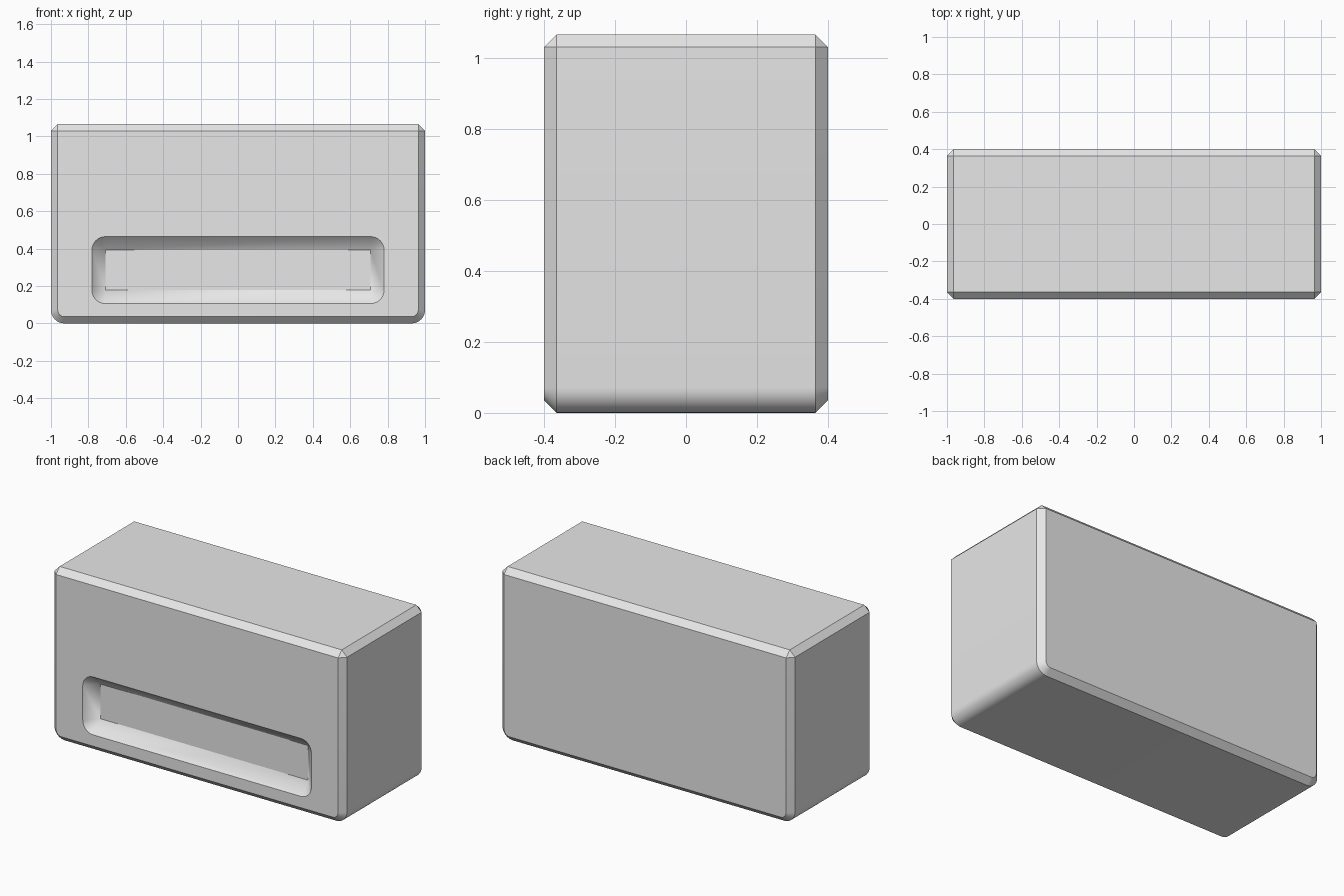
import bpy, bmesh, math

if "Cube" in bpy.data.objects:
    bpy.data.objects.remove(bpy.data.objects["Cube"])

N = 8        # segments per rounded corner
C = 0.036    # edge chamfer
R = 0.072    # bottom corner radius and recess slope


def corner(cx, cz, start, r, chamfer):
    """Points of a quarter corner around a centre: round, or a straight chamfer."""
    pts = []
    for i in range(N + 1):
        t = (0 if i <= N // 2 else 1) if chamfer else i / N
        a = math.radians(start + 90 * t)
        pts.append((cx + r * math.cos(a), cz + r * math.sin(a)))
    return pts


def ring(y, bottom, top, rb, rt, chamfer_top):
    """Closed loop at depth y; bottom and top are (half width, z) of corner centres."""
    pts = (corner(bottom[0], bottom[1], -90, rb, False)
           + corner(top[0], top[1], 0, rt, chamfer_top)
           + corner(-top[0], top[1], 90, rt, chamfer_top)
           + corner(-bottom[0], bottom[1], 180, rb, False))
    return [(x, y, z) for x, z in pts]


low, high = (1 - R, R), (1 - C, 1.065 - C)
r_low, r_high = (0.709, 0.178), (0.709, 0.392)

# loops from the back face, over the body, to the recess floor
rings = [
    ring(0.4, low, high, R - C, 0, True),
    ring(0.4 - C, low, high, R, C, True),
    ring(C - 0.4, low, high, R, C, True),
    ring(-0.4, low, high, R - C, 0, True),
    ring(-0.4, r_low, r_high, R, R, False),
    ring(-0.4 + R, r_low, r_high, 0, 0, False),
]

bm = bmesh.new()
loops = [[bm.verts.new(p) for p in r] for r in rings]
for a, b in zip(loops, loops[1:]):
    n = len(a)
    for i in range(n):
        j = (i + 1) % n
        bm.faces.new((a[i], a[j], b[j], b[i]))
bm.faces.new(loops[0])
bm.faces.new(loops[-1])
bmesh.ops.remove_doubles(bm, verts=bm.verts, dist=1e-4)
bmesh.ops.recalc_face_normals(bm, faces=bm.faces)

mesh = bpy.data.meshes.new("recessed_block")
bm.to_mesh(mesh)
bm.free()
block = bpy.data.objects.new("recessed_block", mesh)
bpy.context.collection.objects.link(block)

# single plain grey
grey = bpy.data.materials.new("light_grey")
grey.diffuse_color = (0.8, 0.8, 0.8, 1)
grey.use_nodes = True
grey.node_tree.nodes["Principled BSDF"].inputs["Base Color"].default_value = grey.diffuse_color
mesh.materials.append(grey)

block.select_set(True)
bpy.context.view_layer.objects.active = block
bpy.ops.object.shade_smooth_by_angle(angle=math.radians(30))
